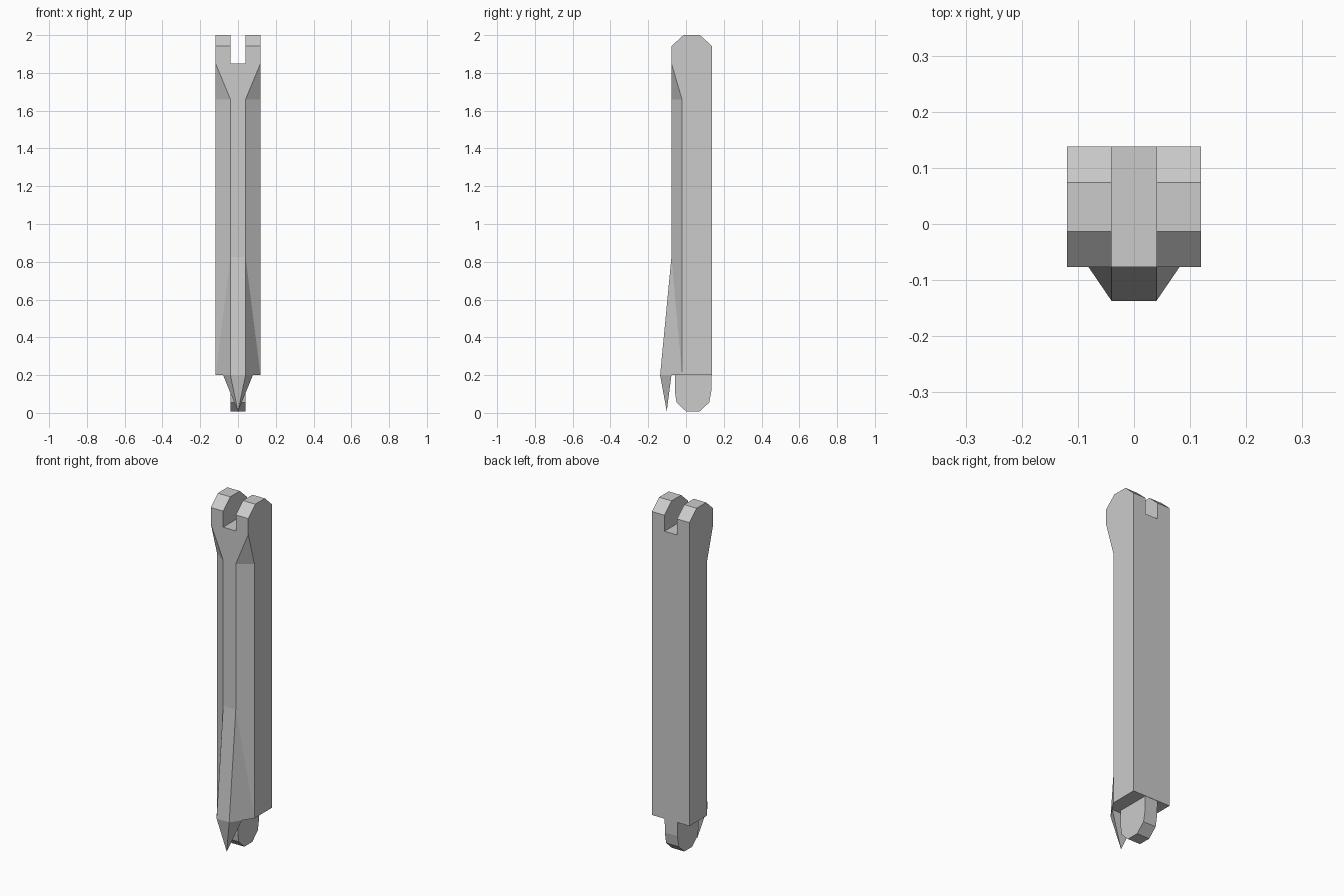
import bpy, bmesh

if "Cube" in bpy.data.objects:
    bpy.data.objects.remove(bpy.data.objects["Cube"])

W, N = 0.119, 0.04            # outer and inner half widths
BACK, FRONT, SIDE = 0.138, -0.077, -0.021


def finish(bm, name):
    bmesh.ops.recalc_face_normals(bm, faces=bm.faces[:])
    mesh = bpy.data.meshes.new(name)
    bm.to_mesh(mesh)
    bm.free()
    obj = bpy.data.objects.new(name, mesh)
    bpy.context.collection.objects.link(obj)
    return obj


def bridge(bm, a, b, diagonals=None):
    """Join two rings; diagonals gives which way a bent quad is split."""
    n = len(a)
    for i in range(n):
        j = (i + 1) % n
        way = (diagonals or {}).get(i)
        if way == "up":
            bm.faces.new((a[i], a[j], b[j]))
            bm.faces.new((a[i], b[j], b[i]))
        elif way == "down":
            bm.faces.new((a[i], a[j], b[i]))
            bm.faces.new((a[j], b[j], b[i]))
        else:
            bm.faces.new((a[i], a[j], b[j], b[i]))


# Main body: chamfered bar that flares forward at the bottom
bm = bmesh.new()


def section(z, side, front):
    pts = [(-W, BACK), (-N, BACK), (N, BACK), (W, BACK),
           (W, side), (N, front), (-N, front), (-W, side)]
    return [bm.verts.new((x, y, z)) for x, y in pts]


rings = [section(0.2, SIDE, -0.137), section(0.825, SIDE, FRONT),
         section(1.66, SIDE, FRONT), section(1.85, FRONT, FRONT)]
bridge(bm, rings[0], rings[1], {4: "up", 6: "down"})
bridge(bm, rings[1], rings[2])
bridge(bm, rings[2], rings[3], {4: "down", 6: "up"})
bm.faces.new(rings[0][::-1])

# Fork: slot floor and two prongs with bevelled tops
top = rings[3]
bm.faces.new([top[i] for i in (1, 2, 5, 6)])
for ids in ((2, 3, 4, 5), (0, 1, 6, 7)):
    base = [top[i] for i in ids]
    for z, back, front in ((1.942, BACK, FRONT), (2.0, 0.074, -0.013)):
        ring = [bm.verts.new((v.co.x, back if v.co.y > 0 else front, z)) for v in base]
        bridge(bm, base, ring)
        base = ring
    bm.faces.new(base)
finish(bm, "forked_body")

# Hinge tongue under the body (open where it meets the body)
profile = [(-0.058, 0.2), (-0.057, 0.1), (-0.05, 0.055), (0.0, 0.008),
           (0.072, 0.008), (0.123, 0.055), (0.135, 0.12), (0.136, 0.2)]
bm = bmesh.new()
left, right = [[bm.verts.new((x, y, z)) for y, z in profile] for x in (-N, N)]
for i in range(len(profile) - 1):
    bm.faces.new((left[i], left[i + 1], right[i + 1], right[i]))
bm.faces.new(left)
bm.faces.new(right)
finish(bm, "hinge_tongue")

# Pointed spur hanging from the front flare
bm = bmesh.new()
base = [bm.verts.new((x, y, 0.2)) for x, y in
        ((-0.079, FRONT), (0.079, FRONT), (N, -0.137), (-N, -0.137))]
tip = bm.verts.new((0, -0.102, 0.008))
for i in range(4):
    bm.faces.new((base[i], base[(i + 1) % 4], tip))
finish(bm, "front_spur")
